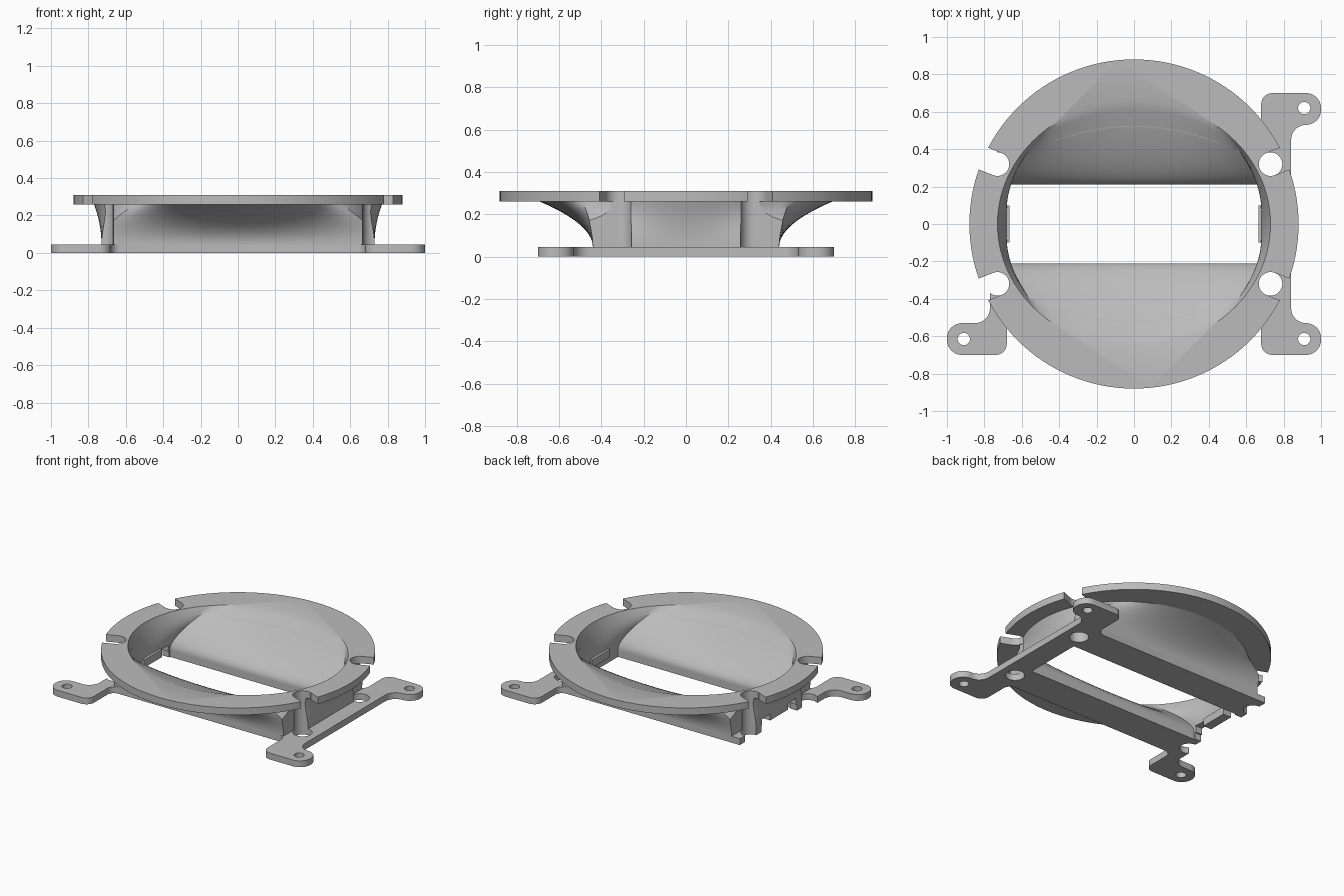
import bpy, bmesh, math
from mathutils import Vector, Matrix

cube = bpy.data.objects.get("Cube")
if cube:
    bpy.data.objects.remove(cube, do_unlink=True)

grey = bpy.data.materials.new("plain_grey")
grey.use_nodes = True
grey.diffuse_color = (0.5, 0.5, 0.5, 1)
grey.node_tree.nodes["Principled BSDF"].inputs["Base Color"].default_value = grey.diffuse_color

BASE_TOP, RING_LOW, TOP = 0.045, 0.26, 0.31
SEG = 128
HOLE = Vector((0.73, 0.32, 0))
HOLE_R = 0.063


def finish(name, bm):
    bmesh.ops.recalc_face_normals(bm, faces=bm.faces)
    mesh = bpy.data.meshes.new(name)
    bm.to_mesh(mesh)
    bm.free()
    mesh.materials.append(grey)
    ob = bpy.data.objects.new(name, mesh)
    bpy.context.collection.objects.link(ob)
    return ob


def loft(name, rings):
    """Skin a stack of equal-length point rings and cap both ends."""
    bm = bmesh.new()
    loops = [[bm.verts.new(p) for p in ring] for ring in rings]
    for low, high in zip(loops, loops[1:]):
        for i in range(len(low)):
            j = (i + 1) % len(low)
            bm.faces.new((low[i], low[j], high[j], high[i]))
    bm.faces.new(loops[0])
    bm.faces.new(loops[-1])
    return finish(name, bm)


def prism(name, outline, z0, z1):
    return loft(name, [[(x, y, z) for x, y in outline] for z in (z0, z1)])


def circle(cx, cy, r, n):
    return [(cx + r * math.cos(2 * math.pi * i / n),
             cy + r * math.sin(2 * math.pi * i / n)) for i in range(n)]


def box(name, x0, x1, y0, y1, z0, z1):
    return prism(name, [(x0, y0), (x1, y0), (x1, y1), (x0, y1)], z0, z1)


def section(rect, oval, w, z):
    """Ring blended from a rectangle (w=0) to an ellipse (w=1)."""
    ring = []
    for i in range(SEG):
        a = 2 * math.pi * i / SEG
        c, s = math.cos(a), math.sin(a)
        m = max(abs(c), abs(s))
        ring.append((rect[0] * c / m * (1 - w) + oval[0] * c * w,
                     rect[1] * s / m * (1 - w) + oval[1] * s * w, z))
    return ring


def trumpet(rect, oval, z0, z1, power, steps=14):
    return [section(rect, oval, (i / steps) ** power, z0 + (z1 - z0) * i / steps)
            for i in range(steps + 1)]


def rounded(corners, steps=8):
    """Outline with each (x, y, radius) right-angle corner rounded."""
    pts = []
    for i, (x, y, r) in enumerate(corners):
        p = Vector((x, y))
        if r == 0:
            pts.append((x, y))
            continue
        u = (Vector(corners[i - 1][:2]) - p).normalized() * r
        v = (Vector(corners[(i + 1) % len(corners)][:2]) - p).normalized() * r
        for k in range(steps + 1):
            a = k / steps * math.pi / 2
            q = p + u * (1 - math.sin(a)) + v * (1 - math.cos(a))
            pts.append((q.x, q.y))
    return pts


def cut(ob, cutters):
    bpy.context.view_layer.objects.active = ob
    for c in cutters:
        mod = ob.modifiers.new("cut", "BOOLEAN")
        mod.operation, mod.solver, mod.object = "DIFFERENCE", "EXACT", c
        bpy.ops.object.modifier_apply(modifier=mod.name)


# Main parts
ring = prism("top_ring", circle(0, 0, 0.88, SEG), RING_LOW, TOP)
funnel = loft("funnel_body", trumpet((0.73, 0.44), (0.77, 0.69), BASE_TOP, RING_LOW, 2))
base = prism("base_plate", rounded([
    (-1, -0.70, 0.08), (-0.68, -0.70, 0.06), (-0.68, -0.44, 0.05),
    (0.68, -0.44, 0.05), (0.68, -0.70, 0.06), (1, -0.70, 0.08),
    (1, -0.53, 0.08), (0.84, -0.53, 0.08), (0.84, 0.53, 0.08),
    (1, 0.53, 0.08), (1, 0.70, 0.08), (0.68, 0.70, 0.06),
    (0.68, 0.44, 0.05), (-0.73, 0.44, 0), (-0.73, -0.37, 0),
    (-0.77, -0.37, 0), (-0.77, -0.53, 0.08), (-1, -0.53, 0.08)]), 0, BASE_TOP)

# Shared cutter for the flared opening
rect, oval = (0.68, 0.21), (0.73, 0.66)
opening = loft("opening_cutter", [section(rect, oval, 0, -0.05)]
               + trumpet(rect, oval, 0.06, TOP, 1.6)
               + [section(oval, oval, 1, TOP + 0.05)])
cutters = [opening]

# Screw holes, ring slots and corner clearances, one of each per corner
holes, slots, corners = [], [], []
for sx in (-1, 1):
    for sy in (-1, 1):
        x, y = HOLE.x * sx, HOLE.y * sy
        holes.append(prism("hole_cutter", circle(x, y, HOLE_R, 32), -0.05, 0.4))
        slot = box("slot_cutter", 0, 0.4, -HOLE_R, HOLE_R, BASE_TOP - 0.005, 0.4)
        slot.data.transform(Matrix.Translation((x, y, 0))
                            @ Matrix.Rotation(math.atan2(0.4 * sy, sx), 4, "Z"))
        slots.append(slot)
        xs, ys = sorted((0.665 * sx, 0.9 * sx)), sorted((y, 0.6 * sy))
        corners.append(box("corner_cutter", *xs, *ys, 0.02, 0.3))
cutters += holes + slots + corners

# Lug holes and the open side of the base
lugs = [prism("lug_cutter", circle(x, y, 0.033, 24), -0.05, 0.1)
        for x, y in ((-0.91, -0.615), (0.91, -0.615), (0.91, 0.62))]
side_gap = box("side_gap_cutter", -0.9, -0.6, -0.2, 0.2, -0.05, 0.1)
notches = [box("notch_cutter", -0.9, -0.6, *sorted((0.1 * s, 0.19 * s)), 0, 0.09)
           for s in (-1, 1)]
cutters += lugs + notches + [side_gap]

cut(ring, [opening] + holes + slots)
cut(funnel, [opening] + holes + slots + corners + notches)
cut(base, [opening] + holes + lugs + [side_gap])
for c in cutters:
    bpy.data.objects.remove(c, do_unlink=True)

# Small inner tabs on the side walls
tabs = [box(name, *sorted((0.665 * s, 0.7 * s)), -0.1, 0.1, BASE_TOP, 0.1)
        for name, s in (("left_tab", 1), ("right_tab", -1))]

bpy.ops.object.select_all(action="DESELECT")
for ob in [ring, funnel, base] + tabs:
    ob.select_set(True)
bpy.context.view_layer.objects.active = ring
bpy.ops.object.shade_smooth_by_angle(angle=math.radians(30))
